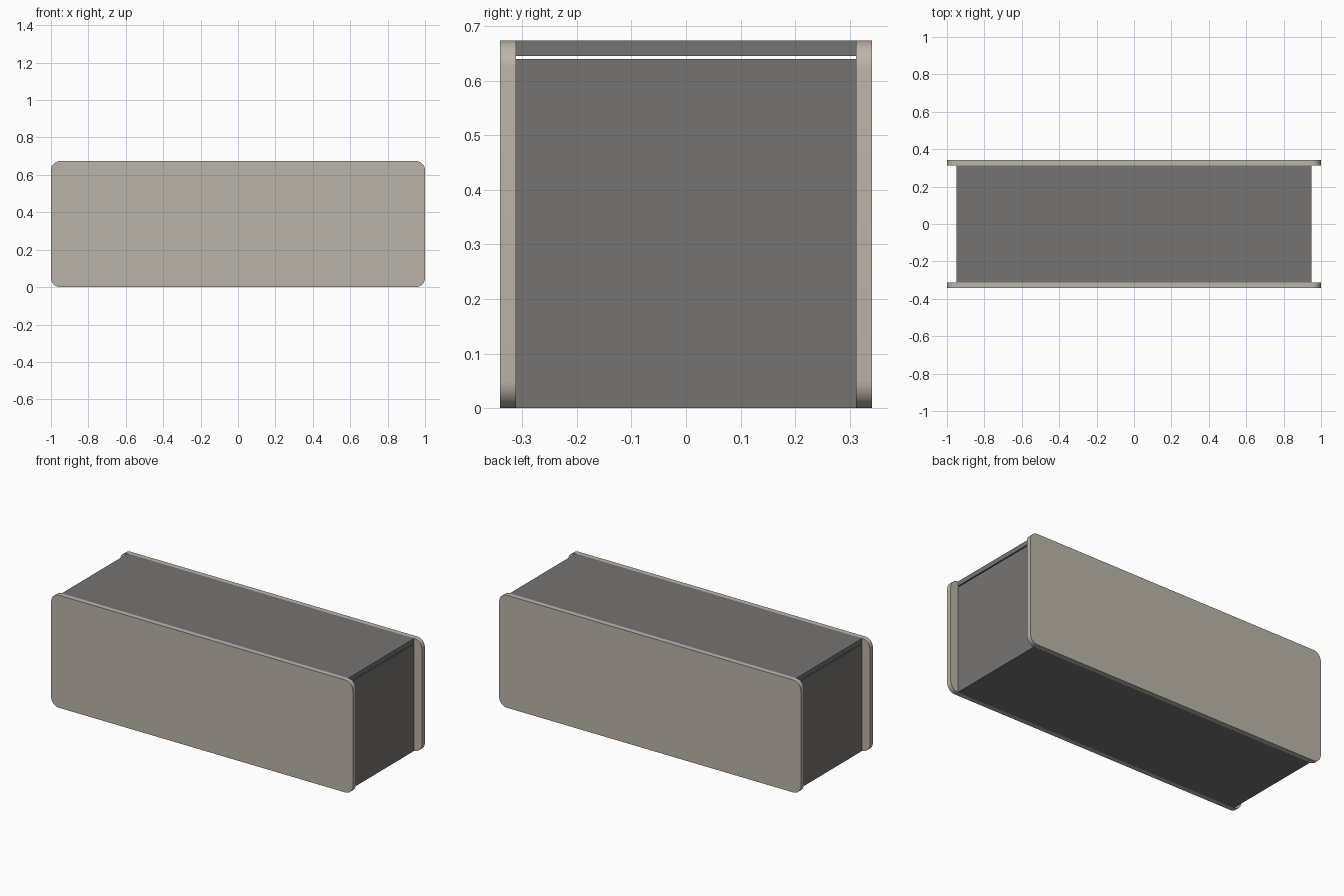
import bpy, bmesh
from math import cos, sin, pi, radians

if "Cube" in bpy.data.objects:
    bpy.data.objects.remove(bpy.data.objects["Cube"])


def material(name, rgb):
    m = bpy.data.materials.new(name)
    m.diffuse_color = (*rgb, 1)
    m.use_nodes = True
    m.node_tree.nodes["Principled BSDF"].inputs["Base Color"].default_value = m.diffuse_color
    return m


def extrude_profile(name, pts, y0, y1, mat):
    """Extrude an xz outline from y0 to y1."""
    bm = bmesh.new()
    face = bm.faces.new([bm.verts.new((x, y0, z)) for x, z in pts])
    out = bmesh.ops.extrude_face_region(bm, geom=[face])["geom"]
    verts = [v for v in out if isinstance(v, bmesh.types.BMVert)]
    bmesh.ops.translate(bm, verts=verts, vec=(0, y1 - y0, 0))
    bmesh.ops.recalc_face_normals(bm, faces=bm.faces)
    me = bpy.data.meshes.new(name)
    bm.to_mesh(me)
    bm.free()
    me.materials.append(mat)
    ob = bpy.data.objects.new(name, me)
    bpy.context.collection.objects.link(ob)
    bpy.ops.object.select_all(action='DESELECT')
    ob.select_set(True)
    bpy.context.view_layer.objects.active = ob
    bpy.ops.object.shade_smooth_by_angle(angle=radians(30))
    return ob


def rounded_rect(x, z0, z1, r, n=10):
    pts = []
    corners = [(x - r, z1 - r), (-x + r, z1 - r), (-x + r, z0 + r), (x - r, z0 + r)]
    for q, (cx, cz) in enumerate(corners):
        for i in range(n + 1):
            a = (q + i / n) * pi / 2
            pts.append((cx + r * cos(a), cz + r * sin(a)))
    return pts


tan = material("tan_board", (0.50, 0.46, 0.40))
grey = material("dark_board", (0.18, 0.175, 0.17))

H, X, Y, T = 0.674, 0.95, 0.312, 0.028

# Rounded front and back panels
panel = rounded_rect(1.0, 0, H, 0.05)
extrude_profile("front_panel", panel, -0.341, -Y, tan)
extrude_profile("back_panel", panel, Y, 0.341, tan)

# Open trough: floor and two end walls
W = 0.64
trough = [(-X, 0), (X, 0), (X, W), (X - T, W), (X - T, T),
          (-X + T, T), (-X + T, W), (-X, W)]
extrude_profile("box_body", trough, -Y, Y, grey)

# Lid, held just above the walls
extrude_profile("lid", [(-X, H - T), (X, H - T), (X, H), (-X, H)], -Y, Y, grey)
